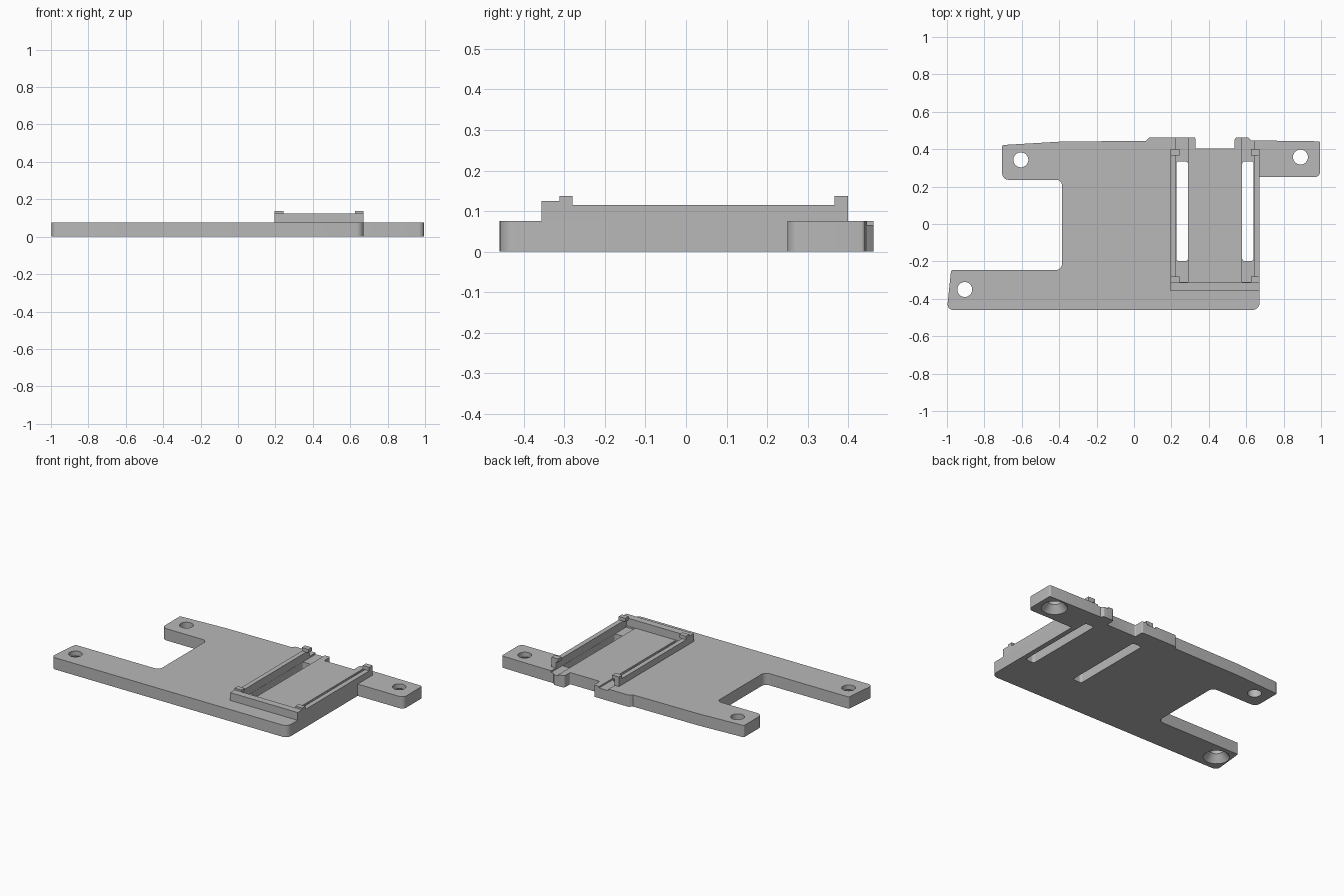
import bpy, bmesh, math
from mathutils import Vector

cube = bpy.data.objects.get("Cube")
if cube:
    bpy.data.objects.remove(cube, do_unlink=True)

grey = bpy.data.materials.new("light grey plastic")
grey.use_nodes = True
GREY = (0.48, 0.48, 0.48, 1)
grey.diffuse_color = GREY
grey.node_tree.nodes["Principled BSDF"].inputs["Base Color"].default_value = GREY

TOP = 0.075


def rounded(corners, steps=6):
    """Outline from (x, y, radius) corners, each rounded by its radius."""
    out = []
    n = len(corners)
    for i, (x, y, r) in enumerate(corners):
        p = Vector((x, y))
        if r == 0:
            out.append(p)
            continue
        a = (Vector(corners[i - 1][:2]) - p).normalized()
        b = (Vector(corners[(i + 1) % n][:2]) - p).normalized()
        half = a.angle(b) / 2
        centre = p + (a + b).normalized() * r / math.sin(half)
        reach = r / math.tan(half)
        u, v = p + a * reach - centre, p + b * reach - centre
        sweep = u.angle(v)
        for k in range(steps + 1):
            t = k / steps
            w = (u * math.sin((1 - t) * sweep) + v * math.sin(t * sweep)) / math.sin(sweep)
            out.append(centre + w)
    return out


def finish(name, bm):
    bmesh.ops.recalc_face_normals(bm, faces=bm.faces)
    mesh = bpy.data.meshes.new(name)
    bm.to_mesh(mesh)
    bm.free()
    mesh.materials.append(grey)
    ob = bpy.data.objects.new(name, mesh)
    bpy.context.collection.objects.link(ob)
    return ob


def prism(name, outline, z0, z1):
    bm = bmesh.new()
    face = bm.faces.new([bm.verts.new((p[0], p[1], z0)) for p in outline])
    new = bmesh.ops.extrude_face_region(bm, geom=[face])["geom"]
    verts = [g for g in new if isinstance(g, bmesh.types.BMVert)]
    bmesh.ops.translate(bm, verts=verts, vec=(0, 0, z1 - z0))
    return finish(name, bm)


def box(name, x0, x1, y0, y1, z0, z1, r=0):
    corners = [(x0, y0, r), (x1, y0, r), (x1, y1, r), (x0, y1, r)]
    return prism(name, rounded(corners), z0, z1)


def cone(name, x, y, z0, z1, r0, r1):
    bm = bmesh.new()
    bmesh.ops.create_cone(bm, cap_ends=True, segments=40, radius1=r0, radius2=r1, depth=z1 - z0)
    bmesh.ops.translate(bm, verts=bm.verts, vec=(x, y, (z0 + z1) / 2))
    return finish(name, bm)


# Base plate with three mounting arms and two tabs on the back edge
plate = prism("base_plate", rounded([
    (-1, -0.46, 0.03), (0.672, -0.46, 0.04), (0.672, 0.25, 0),
    (0.995, 0.25, 0.03), (0.995, 0.442, 0.01), (0.625, 0.447, 0),
    (0.61, 0.463, 0.008), (0.538, 0.463, 0.015), (0.538, 0.403, 0.008),
    (0.328, 0.403, 0.008), (0.328, 0.463, 0.008), (0.082, 0.463, 0.01),
    (0.065, 0.445, 0), (-0.4, 0.44, 0), (-0.705, 0.422, 0.008),
    (-0.705, 0.236, 0.035), (-0.385, 0.236, 0.03), (-0.385, -0.247, 0.035),
    (-0.978, -0.247, 0.008)]), 0, TOP)

# Grooves, through slots, screw holes and countersinks
cutters = []
for x0, x1 in ((0.225, 0.29), (0.577, 0.641)):
    cutters.append(box("groove_cutter", x0, x1, -0.31, 0.5, 0.065, 0.1))
    cutters.append(box("slot_cutter", x0 + 0.001, x1 - 0.001, -0.198, 0.335, -0.05, 0.12, 0.015))
for x, y, sunk in ((-0.605, 0.343, False), (-0.905, -0.35, True), (0.89, 0.358, True)):
    cutters.append(cone("hole_cutter", x, y, -0.05, 0.12, 0.04, 0.04))
    if sunk:
        cutters.append(cone("countersink_cutter", x, y, -0.01, 0.045, 0.083, 0.04))
for c in cutters:
    c.hide_render = True
    mod = plate.modifiers.new("cut", "BOOLEAN")
    mod.operation, mod.solver, mod.object = "DIFFERENCE", "EXACT", c
bpy.context.view_layer.update()
cut = bpy.data.meshes.new_from_object(plate.evaluated_get(bpy.context.evaluated_depsgraph_get()))
plate.modifiers.clear()
plate.data = cut
for c in cutters:
    bpy.data.objects.remove(c, do_unlink=True)

# Raised frame: front wall, two side rails and four hooked clips
parts = [plate, box("front_wall", 0.195, 0.672, -0.357, -0.312, TOP, 0.125)]
for side, x0, x1, c0, c1 in (("right", 0.195, 0.225, 0.195, 0.242),
                             ("left", 0.641, 0.672, 0.625, 0.672)):
    parts.append(box(side + "_rail", x0, x1, -0.312, 0.4, TOP, 0.115))
    for end, y0, y1 in (("front", -0.312, -0.28), ("back", 0.366, 0.4)):
        parts.append(box(f"{side}_{end}_clip", c0, c1, y0, y1, 0.115, 0.137))

# Smooth the rounded corners and holes, keep hard edges sharp
bpy.ops.object.select_all(action="DESELECT")
for ob in parts:
    ob.select_set(True)
bpy.context.view_layer.objects.active = plate
bpy.ops.object.shade_smooth_by_angle(angle=math.radians(30))
